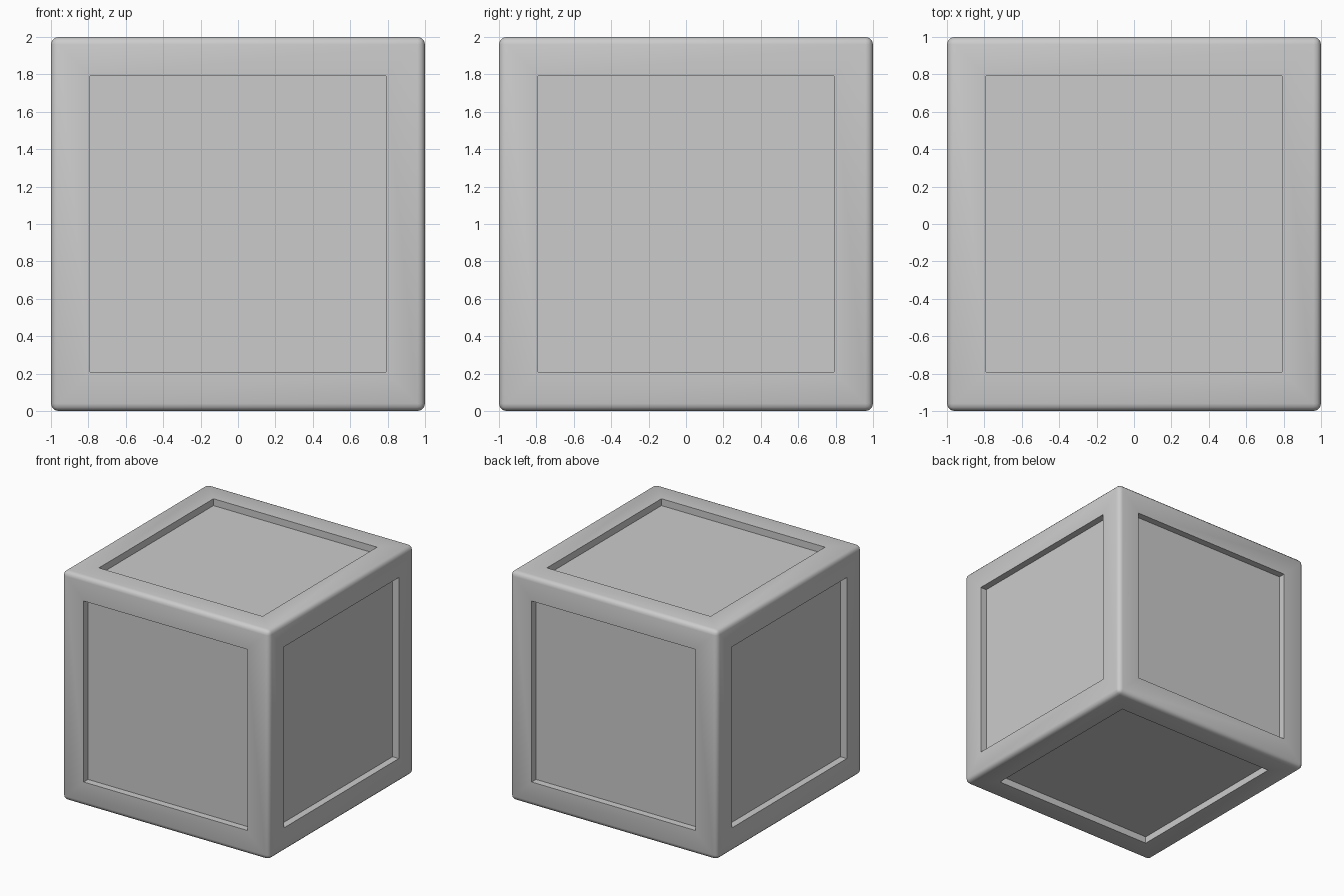
import bpy, bmesh, math

if "Cube" in bpy.data.objects:
    bpy.data.objects.remove(bpy.data.objects["Cube"])

BEVEL, PANEL, DEPTH = 0.04, 0.72, 0.06

bm = bmesh.new()
bmesh.ops.create_cube(bm, size=2)

# Rounded outer edges
bmesh.ops.bevel(bm, geom=bm.edges[:], offset=BEVEL, offset_type='OFFSET',
                segments=3, profile=0.5, affect='EDGES')

# Recessed square panel on each of the six sides
sides = sorted(bm.faces, key=lambda f: f.calc_area())[-6:]
bmesh.ops.inset_individual(bm, faces=sides, thickness=1 - BEVEL - PANEL)
walls = bmesh.ops.extrude_discrete_faces(bm, faces=sides)["faces"]
for face in walls:
    bmesh.ops.translate(bm, verts=face.verts[:], vec=-face.normal * DEPTH)

# Stand the crate on the floor
bmesh.ops.translate(bm, verts=bm.verts[:], vec=(0, 0, 1))
bmesh.ops.recalc_face_normals(bm, faces=bm.faces[:])

mesh = bpy.data.meshes.new("panelled_crate")
bm.to_mesh(mesh)
bm.free()
crate = bpy.data.objects.new("panelled_crate", mesh)
bpy.context.collection.objects.link(crate)
bpy.context.view_layer.objects.active = crate
crate.select_set(True)
bpy.ops.object.shade_smooth_by_angle(angle=math.radians(40))
